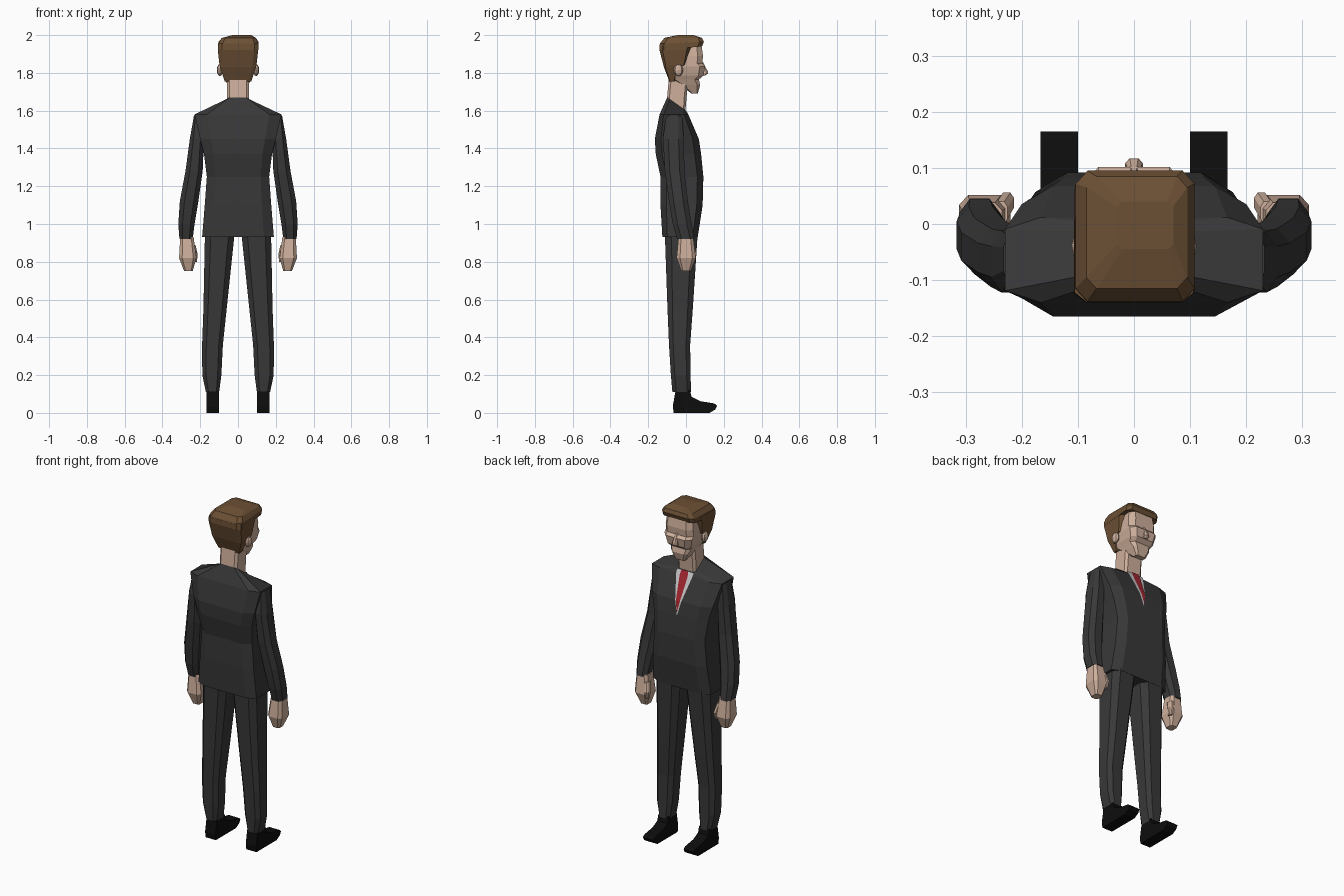
import bpy, bmesh
from mathutils import Vector

if "Cube" in bpy.data.objects:
    bpy.data.objects.remove(bpy.data.objects["Cube"])


def mat(name, r, g, b):
    m = bpy.data.materials.new(name)
    m.diffuse_color = (r, g, b, 1)
    m.use_nodes = True
    m.node_tree.nodes["Principled BSDF"].inputs["Base Color"].default_value = m.diffuse_color
    return m


SUIT = mat("suit_cloth", .04, .04, .041)
SKIN = mat("skin", .62, .43, .33)
HAIR = mat("hair_brown", .15, .08, .035)
SHOE = mat("shoe_black", .004, .004, .004)
SHIRT = mat("shirt_white", .6, .6, .6)
TIE = mat("tie_red", .38, .02, .03)


def finish(name, bm, material):
    bmesh.ops.recalc_face_normals(bm, faces=bm.faces[:])
    me = bpy.data.meshes.new(name)
    bm.to_mesh(me)
    bm.free()
    me.materials.append(material)
    ob = bpy.data.objects.new(name, me)
    bpy.context.collection.objects.link(ob)
    return ob


def loft(name, rings, material, side=1, cham=.25):
    """Stack of bevelled-rectangle rings: (z, x0, x1, y0, y1, front_z_shift)."""
    bm = bmesh.new()
    prev = None
    for z, x0, x1, y0, y1, *tilt in rings:
        cx, cy = cham * (x1 - x0), cham * (y1 - y0)
        pts = [(x0 + cx, y0), (x1 - cx, y0), (x1, y0 + cy), (x1, y1 - cy),
               (x1 - cx, y1), (x0 + cx, y1), (x0, y1 - cy), (x0, y0 + cy)]
        t = tilt[0] if tilt else 0
        ring = [bm.verts.new((side * x, y, z + t * (y - y0) / (y1 - y0))) for x, y in pts]
        if prev:
            for i in range(8):
                j = (i + 1) % 8
                bm.faces.new((prev[i], prev[j], ring[j], ring[i]))
        else:
            bm.faces.new(ring)
        prev = ring
    bm.faces.new(prev)
    return finish(name, bm, material)


def sym(rows):
    return [(z, -w, w, *rest) for z, w, *rest in rows]


def extrude_profile(name, profile, x0, x1, material):
    """Side outline (y, z) extruded across x."""
    bm = bmesh.new()
    f = bm.faces.new([bm.verts.new((x0, y, z)) for y, z in profile])
    g = bmesh.ops.extrude_face_region(bm, geom=[f])
    bmesh.ops.translate(bm, vec=Vector((x1 - x0, 0, 0)),
                        verts=[v for v in g["geom"] if isinstance(v, bmesh.types.BMVert)])
    return finish(name, bm, material)


def chest_strip(name, rows, material):
    """Flat strip lying on the chest: (z, half_width, y)."""
    bm = bmesh.new()
    vs = [[bm.verts.new((s * w, y, z)) for s in (-1, 1)] for z, w, y in rows]
    for a, b in zip(vs, vs[1:]):
        bm.faces.new((a[0], a[1], b[1], b[0]))
    return finish(name, bm, material)


# jacket, with its collar dropping towards the chest
loft("jacket", sym([(.93, .19, -.125, .062), (1.1, .176, -.135, .088),
                    (1.25, .165, -.135, .092), (1.37, .18, -.16, .08),
                    (1.45, .20, -.165, .068), (1.58, .23, -.14, .012),
                    (1.67, .06, -.10, .0, -.07)]), SUIT, cham=.14)

# shirt front and tie
chest_strip("shirt", [(1.605, .055, .006), (1.58, .052, .018), (1.45, .02, .073), (1.37, .001, .085)], SHIRT)
chest_strip("tie", [(1.608, .022, .010), (1.58, .026, .022), (1.45, .013, .077), (1.39, .001, .086)], TIE)

# limbs
for side, tag in ((-1, "left"), (1, "right")):
    loft("sleeve_" + tag, [(.92, .24, .31, -.047, .045), (1.0, .23, .316, -.07, .03),
                           (1.12, .21, .308, -.09, .01), (1.28, .187, .278, -.112, -.008),
                           (1.45, .18, .255, -.122, -.012), (1.575, .20, .233, -.105, -.02)],
         SUIT, side)
    loft("hand_" + tag, [(.75, .24, .285, -.025, .025), (.82, .22, .312, -.05, .052),
                         (.93, .235, .306, -.04, .038)], SKIN, side, .18)
    loft("thumb_" + tag, [(.80, .217, .235, .02, .045), (.84, .214, .24, .02, .056),
                          (.89, .225, .25, .0, .04)], SKIN, side)
    loft("trouser_leg_" + tag, [(.11, .10, .17, -.072, .027), (.2, .088, .189, -.08, .024),
                                (.36, .08, .19, -.09, .022), (.55, .06, .183, -.098, .036),
                                (.95, .018, .175, -.112, .062)], SUIT, side, .2)
    extrude_profile("shoe_" + tag, [(-.055, .12), (.02, .12), (.03, .085), (.075, .062),
                                    (.15, .05), (.165, .038), (.155, .018), (.125, 0),
                                    (-.065, 0), (-.07, .035)], side * .10, side * .167, SHOE)
    # ear
    bm = bmesh.new()
    bmesh.ops.create_uvsphere(bm, u_segments=8, v_segments=6, radius=1)
    bmesh.ops.scale(bm, vec=(.016, .025, .032), verts=bm.verts[:])
    bmesh.ops.translate(bm, vec=(side * .096, -.04, 1.815), verts=bm.verts[:])
    finish("ear_" + tag, bm, SKIN)

# neck and head
loft("neck", sym([(1.58, .058, -.09, -.005), (1.67, .058, -.10, .003), (1.8, .058, -.088, .015)]),
     SKIN, cham=.12)
loft("head", sym([(1.69, .032, .03, .062), (1.735, .055, -.03, .075), (1.765, .068, -.08, .068),
                  (1.785, .078, -.085, .092), (1.835, .09, -.09, .102), (1.85, .09, -.095, .086),
                  (1.89, .09, -.10, .09), (1.96, .08, -.09, .08)]), SKIN, cham=.15)
loft("nose", sym([(1.785, .012, .08, .10), (1.798, .016, .08, .117), (1.81, .014, .08, .115),
                  (1.86, .007, .07, .088)]), SKIN)

# hair: back and sides, then a cap brushed forward
loft("hair_back", sym([(1.755, .07, -.088, -.062), (1.83, .095, -.117, -.035),
                       (1.842, .098, -.12, .0), (1.92, .107, -.14, .02),
                       (1.95, .106, -.139, .03)]), HAIR, cham=.1)
loft("hair_top", [(1.92, -.106, .108, -.14, .085, .02), (1.955, -.104, .108, -.138, .095, .01),
                  (1.985, -.085, .095, -.115, .085), (2.0, -.03, .07, -.045, .04)],
     HAIR, cham=.1)
